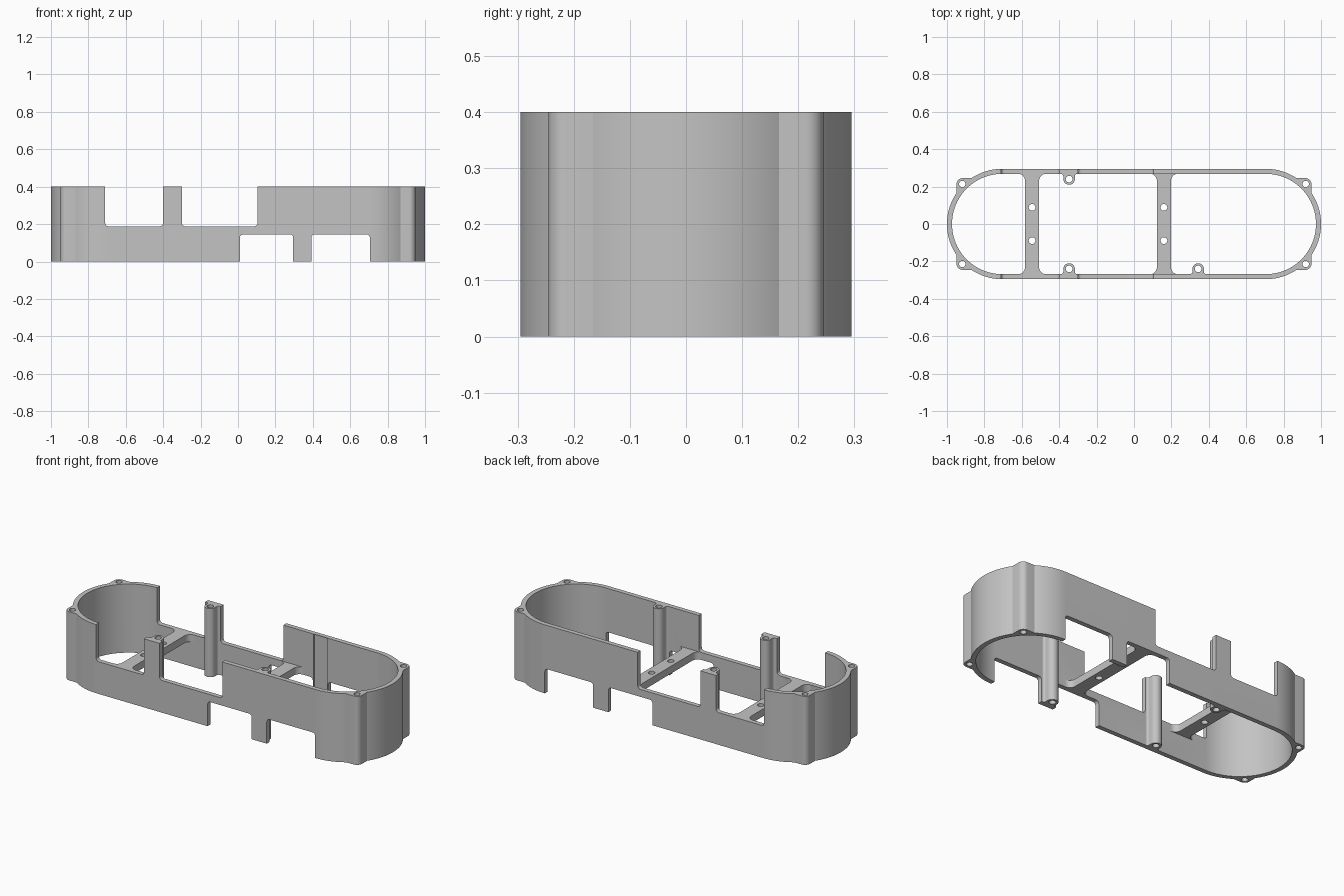
import bpy, bmesh, math
from mathutils import Vector, Matrix

cube = bpy.data.objects.get("Cube")
if cube:
    bpy.data.objects.remove(cube, do_unlink=True)

H = 0.40                       # full height
FLOOR, UNDER = 0.188, 0.145    # sill of the upper windows, lintel of the lower ones
R_OUT, R_IN = 0.295, 0.268     # wall radii
grey = bpy.data.materials.new("warm_grey_plastic")
grey.use_nodes = True
colour = (0.55, 0.55, 0.55, 1)
grey.diffuse_color = colour
grey.node_tree.nodes["Principled BSDF"].inputs["Base Color"].default_value = colour


def rounded(corners, steps=10):
    """Turn (x, y, radius) corners into an outline with filleted corners."""
    out = []
    for i, (x, y, r) in enumerate(corners):
        p = Vector((x, y))
        if r == 0:
            out.append(p)
            continue
        a = (Vector(corners[i - 1][:2]) - p).normalized()
        b = (Vector(corners[(i + 1) % len(corners)][:2]) - p).normalized()
        half = a.angle(b) / 2
        centre = p + (a + b).normalized() * r / math.sin(half)
        start = p + a * r / math.tan(half) - centre
        end = p + b * r / math.tan(half) - centre
        sweep = math.atan2(start.x * end.y - start.y * end.x, start.dot(end))
        for k in range(steps + 1):
            out.append(centre + Matrix.Rotation(sweep * k / steps, 2) @ start)
    return [p for i, p in enumerate(out) if (p - out[i - 1]).length > 1e-5]


def box(x0, x1, y0, y1, r):
    return [(x0, y0, r), (x1, y0, r), (x1, y1, r), (x0, y1, r)]


def prism(name, outline, z0, z1, along_y=False):
    """Extrude an outline upwards, or front to back when along_y is set."""
    bm = bmesh.new()
    face = bm.faces.new([bm.verts.new((p.x, p.y, z0)) for p in outline])
    top = bmesh.ops.extrude_face_region(bm, geom=[face])["geom"]
    bmesh.ops.translate(bm, vec=(0, 0, z1 - z0),
                        verts=[v for v in top if isinstance(v, bmesh.types.BMVert)])
    if along_y:
        bm.transform(Matrix.Rotation(math.pi / 2, 4, 'X'))
    bmesh.ops.recalc_face_normals(bm, faces=bm.faces)
    mesh = bpy.data.meshes.new(name)
    bm.to_mesh(mesh)
    bm.free()
    mesh.materials.append(grey)
    obj = bpy.data.objects.new(name, mesh)
    bpy.context.collection.objects.link(obj)
    return obj


def combine(body, tool, operation):
    tool.hide_render = True
    mod = body.modifiers.new("combine", 'BOOLEAN')
    mod.operation, mod.solver, mod.object = operation, 'EXACT', tool
    bpy.context.view_layer.objects.active = body
    bpy.ops.object.modifier_apply(modifier=mod.name)
    bpy.data.objects.remove(tool, do_unlink=True)


def drill(body, x, y, r):
    circle = rounded(box(x - r, x + r, y - r, y + r, r), 8)
    combine(body, prism("drill", circle, -0.1, H + 0.1), 'DIFFERENCE')


# Long oval wall with four corner screw bosses
frame = prism("oval_frame", rounded(box(-1, 1, -R_OUT, R_OUT, R_OUT), 28), 0, H)
for sx in (-1, 1):
    for sy in (-1, 1):
        corners = [(0.83, 0.14, 0), (0.949, 0.14, 0), (0.949, 0.245, 0.032), (0.83, 0.245, 0)]
        outline = rounded([(x * sx, y * sy, r) for x, y, r in corners])
        combine(frame, prism("corner_boss", outline, 0, H), 'UNION')
inset = R_OUT - R_IN
inner = rounded(box(-1 + inset, 1 - inset, -R_IN, R_IN, R_IN), 28)
combine(frame, prism("inner_cutter", inner, -0.1, H + 0.1), 'DIFFERENCE')

# Windows through both long sides: upper pair on the right, lower pair on the left
for x0, x1, z0, z1 in ((-0.71, -0.40, FLOOR, 0.6), (-0.30, 0.105, FLOOR, 0.6),
                       (0.01, 0.295, -0.2, UNDER), (0.392, 0.705, -0.2, UNDER)):
    combine(frame, prism("window_cutter", rounded(box(x0, x1, z0, z1, 0.018), 6),
                         -0.5, 0.5, along_y=True), 'DIFFERENCE')

# Full-height screw posts, flared into the inside of the wall
for px in (-0.347, 0.343):
    for sy in (-1, 1):
        half = [(0.045, 0.28, 0), (0.045, R_IN, 0), (0.031, R_IN, 0.013), (0.031, 0.21, 0.0305)]
        corners = half + [(-x, y, r) for x, y, r in reversed(half)]
        outline = rounded([(px + x, y * sy, r) for x, y, r in corners])
        combine(frame, prism("screw_post", outline, 0, H), 'UNION')

# Flat cross bars with filleted ends
for bx in (-0.545, 0.16):
    quarter = [(0.075, 0.28, 0), (0.075, R_IN, 0), (0.038, R_IN, 0.036)]
    right = quarter + [(x, -y, r) for x, y, r in reversed(quarter)]
    corners = right + [(-x, y, r) for x, y, r in reversed(right)]
    outline = rounded([(bx + x, y, r) for x, y, r in corners])
    combine(frame, prism("cross_bar", outline, UNDER, FLOOR), 'UNION')

# Screw holes in bosses, posts and bars
for sy in (-1, 1):
    for x in (-0.918, 0.918):
        drill(frame, x, 0.214 * sy, 0.017)
    for x in (-0.347, 0.343):
        drill(frame, x, 0.24 * sy, 0.018)
    for x in (-0.545, 0.16):
        drill(frame, x, 0.089 * sy, 0.018)

bpy.ops.object.select_all(action='DESELECT')
frame.select_set(True)
bpy.context.view_layer.objects.active = frame
bpy.ops.object.shade_smooth_by_angle(angle=math.radians(30))
